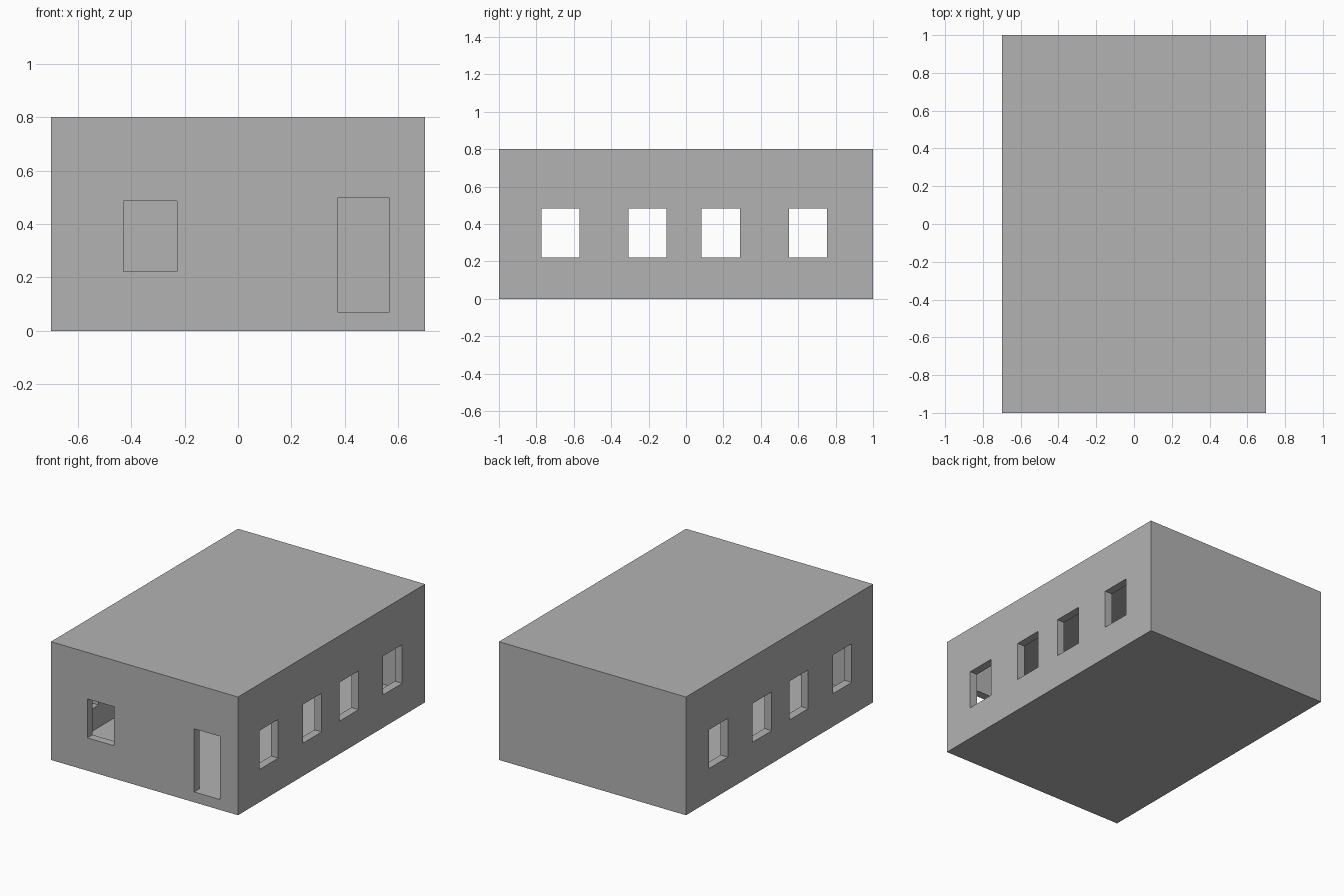
import bpy

if "Cube" in bpy.data.objects:
    bpy.data.objects.remove(bpy.data.objects["Cube"])

WALL = 0.055
FLOOR = 0.07


def box(name, x0, x1, y0, y1, z0, z1):
    bpy.ops.mesh.primitive_cube_add(size=1)
    ob = bpy.context.object
    ob.name = name
    for v in ob.data.vertices:
        v.co = ((x0, x1)[v.co.x > 0], (y0, y1)[v.co.y > 0], (z0, z1)[v.co.z > 0])
    return ob


def cut(target, cutter):
    mod = target.modifiers.new(cutter.name, 'BOOLEAN')
    mod.operation = 'DIFFERENCE'
    mod.solver = 'EXACT'
    mod.object = cutter
    bpy.context.view_layer.objects.active = target
    bpy.ops.object.modifier_apply(modifier=mod.name)
    bpy.data.objects.remove(cutter)


# Outer shell with a hollow room
house = box("house_shell", -0.7, 0.7, -1, 1, 0, 0.8)
cut(house, box("room", -0.7 + WALL, 0.7 - WALL, -1 + WALL, 1 - WALL, FLOOR, 0.8 - WALL))

# Window pairs through both side walls
for y0, y1 in ((-0.772, -0.57), (-0.307, -0.105), (0.083, 0.29), (0.552, 0.755)):
    cut(house, box("side_windows", -0.8, 0.8, y0, y1, 0.222, 0.484))

# Front window, and doorway level with the floor
cut(house, box("front_window", -0.428, -0.228, -1.1, -0.9, 0.222, 0.486))
cut(house, box("doorway", 0.372, 0.567, -1.1, -0.9, FLOOR, 0.497))

# Dark grey walls
grey = bpy.data.materials.new("wall_grey")
grey.diffuse_color = (0.45, 0.45, 0.45, 1)
grey.use_nodes = True
grey.node_tree.nodes["Principled BSDF"].inputs["Base Color"].default_value = grey.diffuse_color
house.data.materials.clear()
house.data.materials.append(grey)
